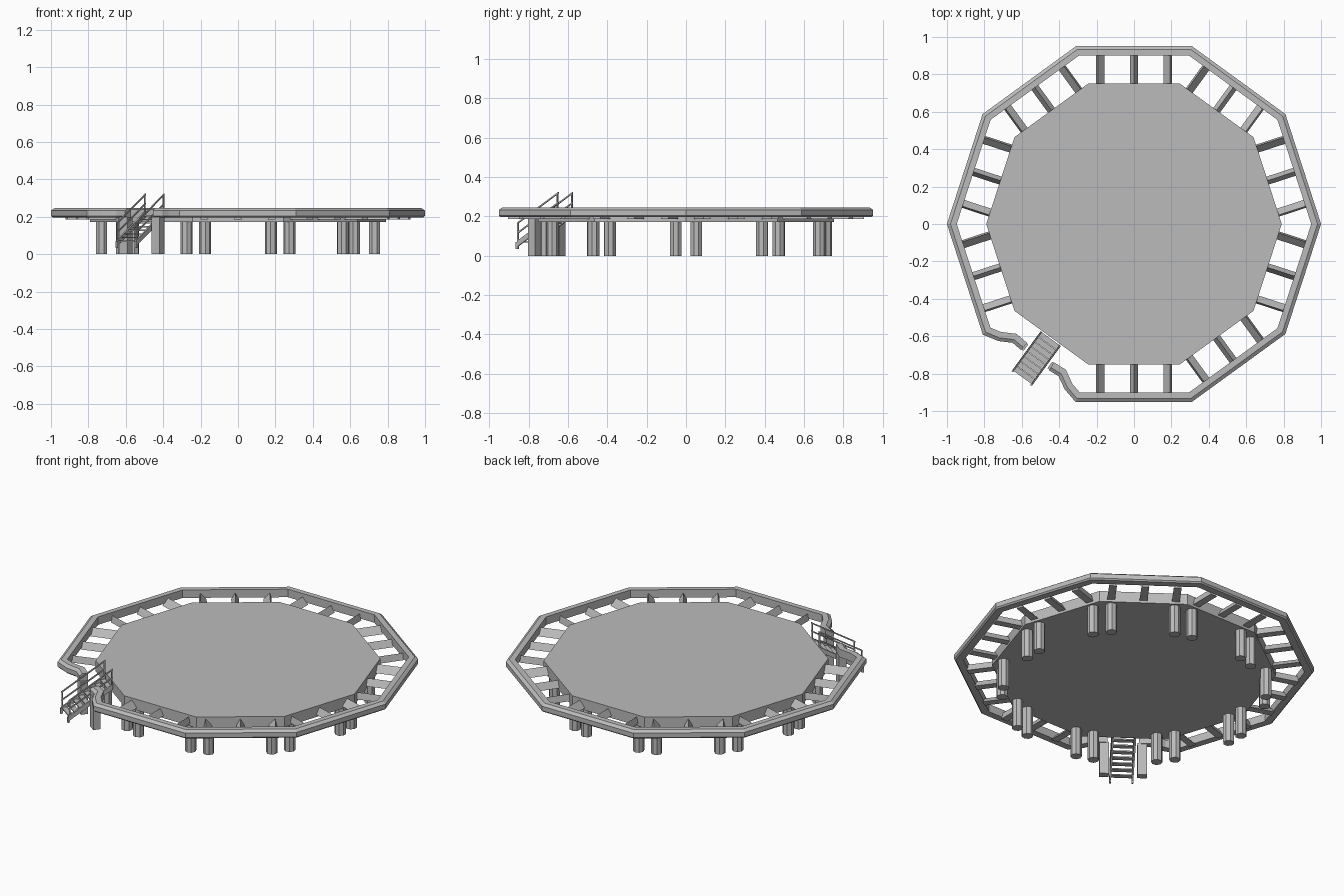
import bpy
import bmesh
from math import radians, cos, sin, pi
from mathutils import Vector, Matrix

if "Cube" in bpy.data.objects:
    bpy.data.objects.remove(bpy.data.objects["Cube"])

grey = bpy.data.materials.new("plain_grey")
grey.use_nodes = True
grey.diffuse_color = (0.5, 0.5, 0.5, 1)
grey.node_tree.nodes["Principled BSDF"].inputs["Base Color"].default_value = (0.5, 0.5, 0.5, 1)

SIDES = 10
STEP = 2 * pi / SIDES
GAP = radians(234)      # direction of the stair opening
APOTHEM = cos(STEP / 2)


def turn(angle):
    return Matrix.Rotation(angle, 4, 'Z')


def finish(name, bm, matrix=Matrix()):
    bmesh.ops.recalc_face_normals(bm, faces=bm.faces)
    bm.transform(matrix)
    mesh = bpy.data.meshes.new(name)
    bm.to_mesh(mesh)
    bm.free()
    mesh.materials.append(grey)
    obj = bpy.data.objects.new(name, mesh)
    bpy.context.collection.objects.link(obj)
    return obj


def loft(bm, sections):
    """Join matching closed sections into a capped solid."""
    rings = [[bm.verts.new(p) for p in s] for s in sections]
    n = len(rings[0])
    for a, b in zip(rings, rings[1:]):
        for i in range(n):
            j = (i + 1) % n
            bm.faces.new((a[i], a[j], b[j], b[i]))
    bm.faces.new(rings[0])
    bm.faces.new(rings[-1])


def bar(bm, a, b, width, height):
    """Rectangular bar between two points, cut upright at both ends."""
    corners = [(-width, -height), (width, -height), (width, height), (-width, height)]
    loft(bm, [[Vector(p) + Vector((0, y / 2, z / 2)) for y, z in corners] for p in (a, b)])


def block(bm, centre, size):
    m = Matrix.Translation(centre) @ Matrix.Diagonal((*size, 1))
    bmesh.ops.create_cube(bm, size=1, matrix=m)


# Deck slab
bm = bmesh.new()
loft(bm, [[(0.79 * cos(i * STEP), 0.79 * sin(i * STEP), z) for i in range(SIDES)]
          for z in (0.172, 0.238)])
finish("deck", bm)

# Outer rim, swept round the deck and curled inward at the stair opening
curl = [(0.874, 0.09), (0.869, 0.158), (0.908, 0.228)]
path = [turn(GAP) @ Vector((d, t, 0)) for d, t in curl]
path += [turn(GAP + STEP * (i + 0.5)) @ Vector((0.973, 0, 0)) for i in range(SIDES)]
path += [turn(GAP) @ Vector((d, -t, 0)) for d, t in reversed(curl)]
profile = [(-0.024, 0.197), (0.018, 0.197), (0.026, 0.205),
           (0.026, 0.233), (0.008, 0.246), (-0.024, 0.246)]
normals = []
for a, b in zip(path, path[1:]):
    d = (b - a).normalized()
    normals.append(Vector((d.y, -d.x, 0)))
sections = []
for i, p in enumerate(path):
    n1 = normals[max(i - 1, 0)]
    n2 = normals[min(i, len(normals) - 1)]
    mitre = (n1 + n2) / (1 + n1.dot(n2))
    sections.append([p + mitre * o + Vector((0, 0, z)) for o, z in profile])
bm = bmesh.new()
loft(bm, sections)
finish("outer_rim", bm)

# Three-sided struts between deck and rim, three on each closed side
for side in range(1, SIDES):
    bm = bmesh.new()
    for k in (-1, 0, 1):
        y = k * 0.18
        tri = [(y - 0.022, 0.186), (y + 0.022, 0.186), (y + k * 0.013, 0.226)]
        loft(bm, [[(x, ty, tz) for ty, tz in tri] for x in (0.745, 0.905)])
    finish(f"rim_struts_{side}", bm, turn(GAP + side * STEP))

# Pairs of round-ish pillars under every deck corner
for corner in range(SIDES):
    bm = bmesh.new()
    for y in (-0.052, 0.052):
        bmesh.ops.create_cone(bm, cap_ends=True, segments=8, radius1=0.032, radius2=0.032,
                              depth=0.176,
                              matrix=Matrix.Translation((0.73, y, 0.088)) @ turn(pi / 8))
    finish(f"pillar_pair_{corner}", bm, turn(corner * STEP))

# Square posts carrying the rim ends beside the stair
bm = bmesh.new()
for y in (-0.106, 0.106):
    block(bm, (0.874, y, 0.1), (0.042, 0.054, 0.2))
finish("rim_end_posts", bm, turn(GAP))

# Stair: stringers, treads and handrails, all running along the opening direction
TOP, FOOT = Vector((0.757, 0, 0.215)), Vector((1.015, 0, 0.06))
stringers, rails = bmesh.new(), bmesh.new()
for y in (-0.062, 0.062):
    side = Vector((0, y, 0))
    bar(stringers, TOP + side, FOOT + side, 0.01, 0.03)
    block(stringers, FOOT + side + Vector((0, 0, -0.008)), (0.014, 0.01, 0.035))
    for height in (0.055, 0.105):
        lift = side + Vector((0, 0, height))
        bar(rails, TOP + lift, FOOT + lift, 0.007, 0.008)
    for f in (0.02, 0.98):
        base = TOP.lerp(FOOT, f) + side
        block(rails, base + Vector((0, 0, 0.052)), (0.007, 0.007, 0.108))
finish("stair_stringers", stringers, turn(GAP))
finish("stair_handrails", rails, turn(GAP))

bm = bmesh.new()
TREADS = 8
for i in range(TREADS):
    block(bm, TOP.lerp(FOOT, (i + 0.5) / TREADS), (0.03, 0.12, 0.007))
finish("stair_treads", bm, turn(GAP))
